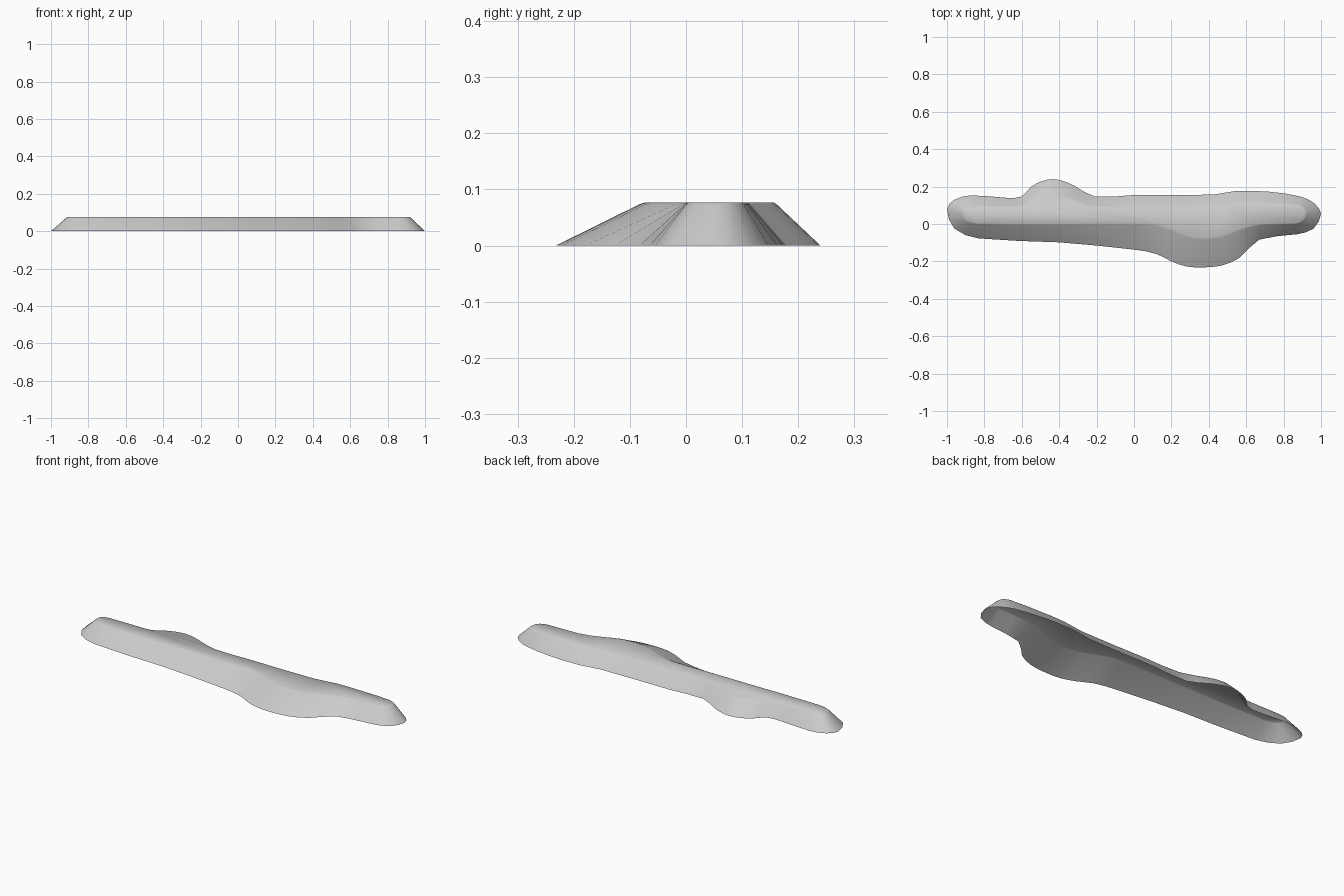
import bpy
import bmesh
from mathutils import Vector

HEIGHT = .077
STEPS = 2  # spline subdivisions between neighbouring stations

# Default object
cube = bpy.data.objects.get("Cube")
if cube:
    bpy.data.objects.remove(cube, do_unlink=True)

# Stations around the ridge: foot x, foot y, crest x, crest y
rear_side = [
    (-1, .08, -.91, .06), (-.96, .13, -.9, .08), (-.87, .153, -.86, .09),
    (-.68, .14, -.68, .09), (-.6, .147, -.6, .096), (-.55, .2, -.53, .135),
    (-.47, .236, -.46, .155), (-.4, .236, -.4, .153), (-.32, .205, -.33, .13),
    (-.21, .147, -.21, .09), (0, .155, 0, .09), (.42, .157, .41, .09),
    (.54, .176, .54, .108), (.72, .173, .71, .107), (.89, .147, .87, .1),
    (.965, .11, .907, .085),
]
front_side = [
    (1, .055, .917, .055), (.96, -.025, .9, .02), (.87, -.055, .86, .004),
    (.67, -.083, .67, 0), (.565, -.18, .55, -.03), (.47, -.222, .47, -.062),
    (.37, -.232, .38, -.073), (.28, -.227, .29, -.062), (.2, -.2, .22, -.034),
    (.12, -.16, .12, 0), (0, -.137, 0, .004), (-.4, -.098, -.4, .002),
    (-.83, -.077, -.83, .004), (-.96, -.025, -.9, .022),
]


def smooth_loop(points):
    """Closed Catmull-Rom spline through the given stations."""
    result = []
    count = len(points)
    for i in range(count):
        before, start, end, after = [points[(i + k) % count] for k in (-1, 0, 1, 2)]
        # Chord-scaled tangents keep uneven spacing free of overshoot
        span = (end - start).length
        t_start = (end - before) * (span / ((end - start).length + (start - before).length))
        t_end = (after - start) * (span / ((after - end).length + span))
        for step in range(STEPS):
            t = step / STEPS
            square, cubic = t * t, t * t * t
            result.append(start * (2 * cubic - 3 * square + 1)
                          + t_start * (cubic - 2 * square + t)
                          + end * (3 * square - 2 * cubic)
                          + t_end * (cubic - square))
    return result


def add_ring(mesh, foot, crest, blend, z):
    """One horizontal ring part of the way from foot to crest."""
    ring = []
    for low, high in zip(foot, crest):
        place = low.lerp(high, blend)
        ring.append(mesh.verts.new((place.x, place.y, z)))
    return ring


stations = rear_side + front_side
foot = smooth_loop([Vector((s[0], s[1])) for s in stations])
crest = smooth_loop([Vector((s[2], s[3])) for s in stations])

# Sloping walls, softened rim and flat top; the underside stays open
bm = bmesh.new()
rings = [add_ring(bm, foot, crest, blend, z)
         for blend, z in ((0, 0), (.93, HEIGHT * .95), (1, HEIGHT))]
for lower, upper in zip(rings, rings[1:]):
    for i in range(len(lower)):
        j = (i + 1) % len(lower)
        bm.faces.new((lower[j], lower[i], upper[i], upper[j]))
bm.faces.new(list(reversed(rings[-1])))
for face in bm.faces:
    face.smooth = True

mesh = bpy.data.meshes.new("ridge")
bm.to_mesh(mesh)
bm.free()
ridge = bpy.data.objects.new("ridge", mesh)
bpy.context.scene.collection.objects.link(ridge)

# Plain grey finish
grey = bpy.data.materials.new("light grey")
grey.use_nodes = True
colour = (.6, .6, .6, 1)
grey.diffuse_color = colour
for node in grey.node_tree.nodes:
    if node.type == "BSDF_PRINCIPLED":
        node.inputs["Base Color"].default_value = colour
mesh.materials.append(grey)
